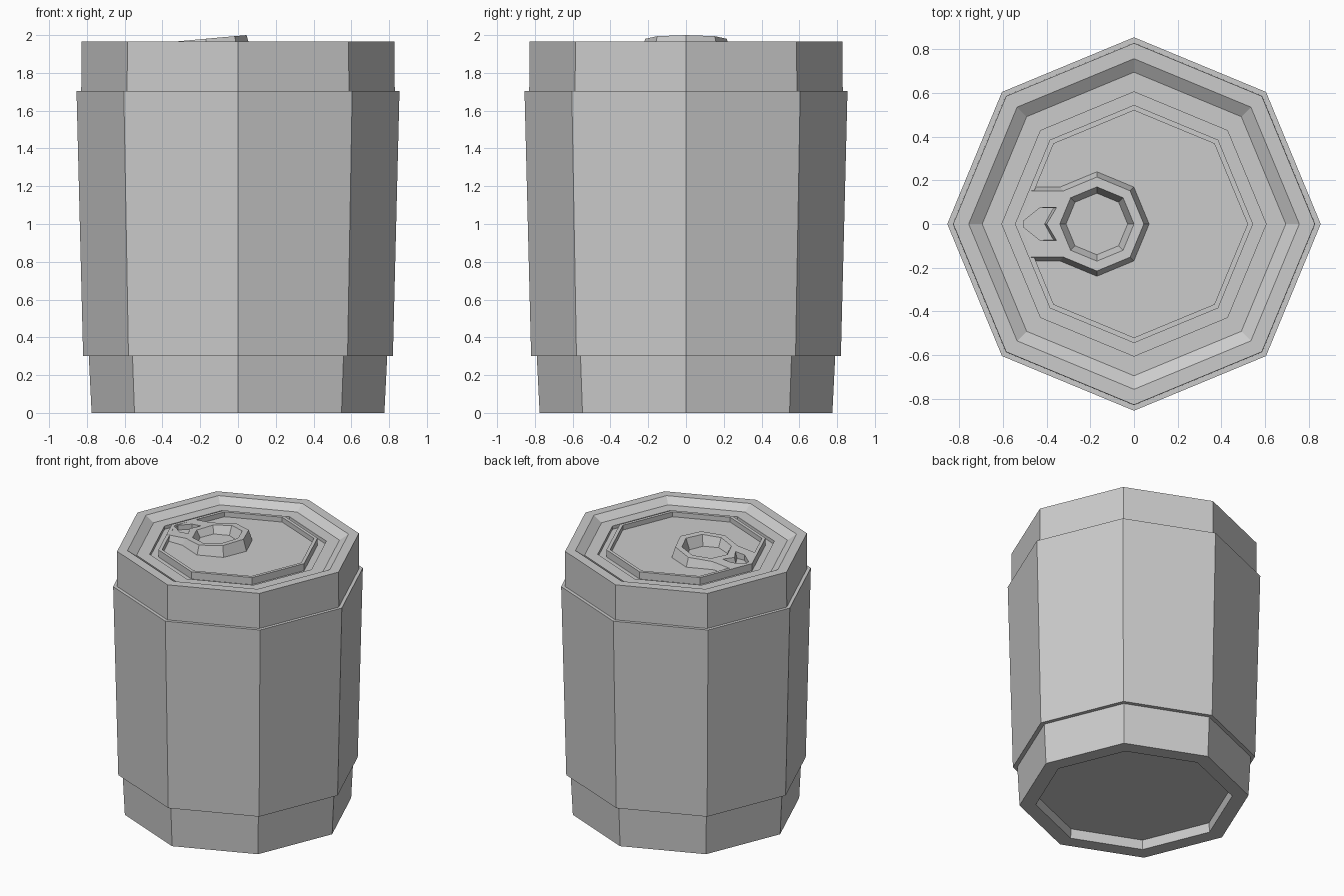
import bpy, bmesh, math

if "Cube" in bpy.data.objects:
    bpy.data.objects.remove(bpy.data.objects["Cube"])

grey = bpy.data.materials.new("plain grey")
grey.diffuse_color = (0.6, 0.6, 0.6, 1)
grey.use_nodes = True
grey.node_tree.nodes["Principled BSDF"].inputs["Base Color"].default_value = grey.diffuse_color


def finish(bm, name):
    me = bpy.data.meshes.new(name)
    bm.to_mesh(me)
    bm.free()
    me.materials.append(grey)
    ob = bpy.data.objects.new(name, me)
    bpy.context.collection.objects.link(ob)
    return ob


def lathe(name, profile, sides=8):
    """Revolve (radius, height) points; profile runs from low outside to top centre."""
    bm = bmesh.new()
    rings = []
    for r, z in profile:
        if r == 0:
            rings.append([bm.verts.new((0, 0, z))] * sides)
        else:
            rings.append([bm.verts.new((r * math.cos(math.tau * i / sides),
                                        r * math.sin(math.tau * i / sides), z))
                          for i in range(sides)])
    for a, b in zip(rings, rings[1:]):
        for i in range(sides):
            j = (i + 1) % sides
            quad = list(dict.fromkeys((a[i], a[j], b[j], b[i])))
            bm.faces.new(quad)
    return finish(bm, name)


# Base with recessed underside
lathe("base", [(0, 0.07), (0.66, 0.07), (0.665, 0), (0.775, 0), (0.79, 0.30)])

# Wider tapered sleeve
lathe("sleeve", [(0.79, 0.30), (0.82, 0.30), (0.855, 1.705), (0.83, 1.705)])

# Lid: rim, sloped shoulder, groove, raised ring, sunken panel
lathe("lid", [(0.83, 1.705), (0.828, 1.965), (0.757, 1.965), (0.695, 1.925),
              (0.605, 1.925), (0.605, 1.90), (0.545, 1.90), (0.545, 1.953),
              (0.52, 1.953), (0.52, 1.917), (0, 1.917)])

# Pull tab: sloping plate with a finger hole and a nose cut-out
CX, FLOOR = -0.17, 1.915


def top_z(x):
    return 2.0 - 0.09 * (0.045 - x)


def octagon(r, first=0, count=8):
    return [(CX + r * math.cos(math.pi / 4 * i), r * math.sin(math.pi / 4 * i))
            for i in range(first, first + count)]


def tab_outline(r):
    y = r * math.sin(math.pi / 4)
    x = -0.535 + 0.414 * y
    return octagon(r, -3, 7) + [(x, y), (-0.535, 0), (x, -y)]


nose_top = [(-0.40, 0), (-0.355, 0.075), (-0.43, 0.075), (-0.505, 0.015),
            (-0.505, -0.015), (-0.43, -0.075), (-0.355, -0.075)]
nose_low = [(-0.41, 0), (-0.37, 0.072)] + nose_top[2:6] + [(-0.37, -0.072)]

bm = bmesh.new()
top_edges = []
for upper, lower in ((tab_outline(0.215), tab_outline(0.24)),
                     (octagon(0.17), octagon(0.14)),
                     (nose_top, nose_low)):
    t = [bm.verts.new((x, y, top_z(x))) for x, y in upper]
    b = [bm.verts.new((x, y, FLOOR)) for x, y in lower]
    n = len(t)
    for i in range(n):
        j = (i + 1) % n
        bm.faces.new((b[i], b[j], t[j], t[i]))
        top_edges.append(bm.edges.get((t[i], t[j])))
bmesh.ops.triangle_fill(bm, use_beauty=True, use_dissolve=False,
                        edges=top_edges, normal=(0, 0, 1))
bmesh.ops.recalc_face_normals(bm, faces=bm.faces[:])
top = max(bm.faces, key=lambda f: abs(f.normal.z))
if top.normal.z < 0:
    bmesh.ops.reverse_faces(bm, faces=bm.faces[:])
finish(bm, "pull_tab")
